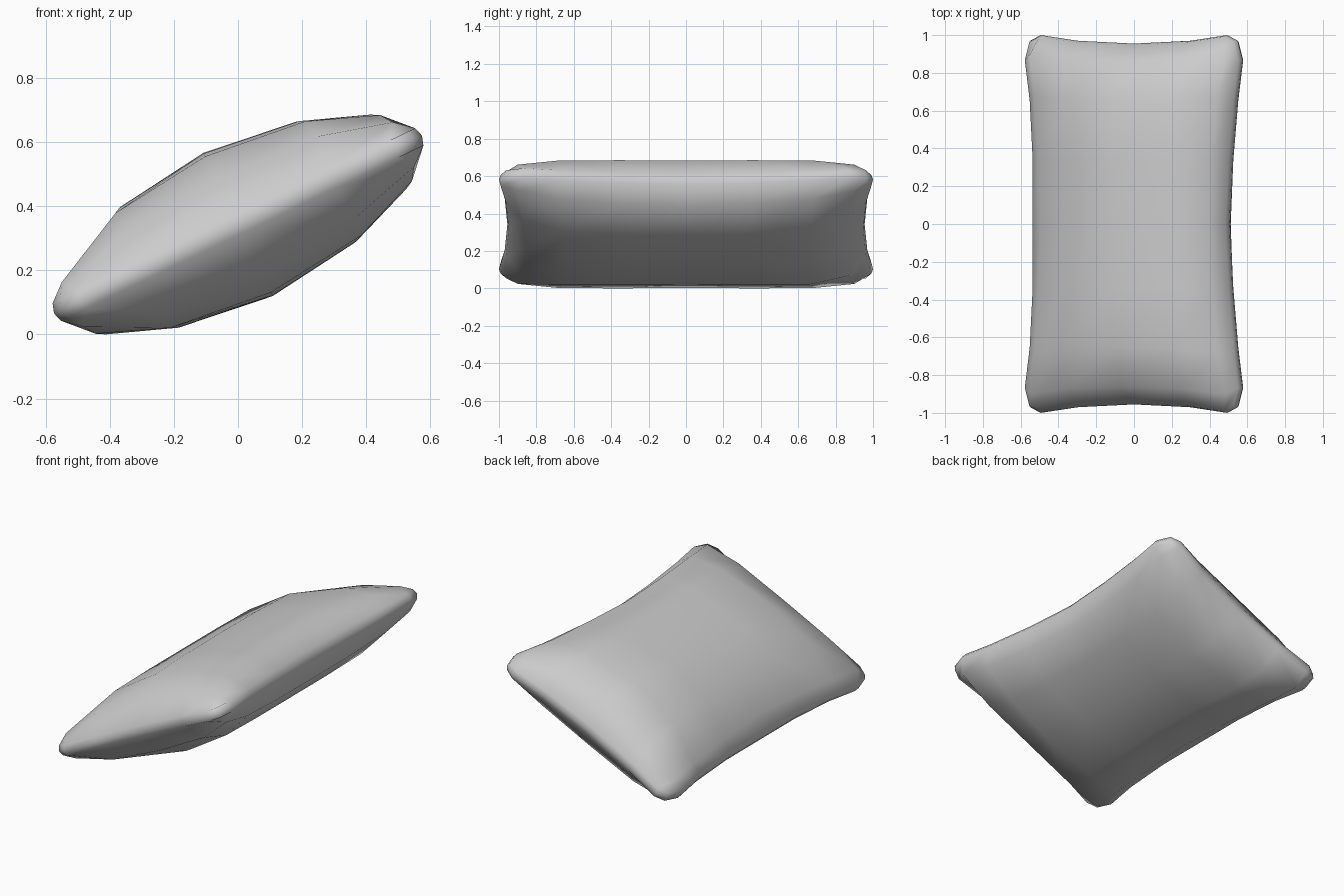
import bpy, bmesh, math
from mathutils import Matrix

if "Cube" in bpy.data.objects:
    bpy.data.objects.remove(bpy.data.objects["Cube"])

# Quarter-plan knots along width (s) and length (t)
S = [0, .54, .9, 1]
T = [0, .35, .68, .9, 1]
HALF_W = [.56, .578, .608, .637, .61]    # half width at each T, pinched in the middle
HALF_L = [.955, .97, 1.0, .97]           # half length at each S
FULL = [[1, .99, .95, .62, 0],           # fullness: rows follow S, columns follow T
        [.845, .835, .80, .56, 0],
        [.54, .52, .46, .31, 0],
        [0, 0, 0, 0, 0]]
THICK, RIM = .248, .03


def point(i, j, side):
    a, b = abs(i), abs(j)
    half = HALF_W[b]
    if i == -3 and b < 2:                # lower edge is straighter
        half = .59
    x = math.copysign(S[a] * half, i)
    y = math.copysign(T[b] * HALF_L[a], j)
    z = THICK * FULL[a][b]
    if i == -2 and side > 0 and b < 3:   # flatter upper face near the low edge
        z *= .72
    if a == 3 or b == 4:                 # rounded rim: outer lines tucked in, seam outside
        z = RIM
        if side:
            x, y = x * .985, y * .992
    return x, y, side * z


bm = bmesh.new()
v = {(i, j, k): bm.verts.new(point(i, j, k))
     for i in range(-3, 4) for j in range(-4, 5) for k in (-1, 0, 1)
     if k or abs(i) == 3 or abs(j) == 4}

# Upper and lower puffed sheets
for k in (-1, 1):
    for i in range(-3, 3):
        for j in range(-4, 4):
            bm.faces.new([v[i, j, k], v[i + 1, j, k], v[i + 1, j + 1, k], v[i, j + 1, k]])

# Narrow rounded rim joining the sheets
loop = ([(i, -4) for i in range(-3, 3)] + [(3, j) for j in range(-4, 4)] +
        [(i, 4) for i in range(3, -3, -1)] + [(-3, j) for j in range(4, -4, -1)])
for p, q in zip(loop, loop[1:] + loop[:1]):
    for k in (-1, 0):
        bm.faces.new([v[(*p, k)], v[(*q, k)], v[(*q, k + 1)], v[(*p, k + 1)]])
bmesh.ops.recalc_face_normals(bm, faces=bm.faces)

# Lean the pillow back and stand it on the ground
bm.transform(Matrix.Translation((0, 0, .345)) @ Matrix.Rotation(-math.radians(25.8), 4, 'Y'))
low = min(p.co.z for p in bm.verts)
bm.transform(Matrix.Translation((0, 0, -low)))
for f in bm.faces:
    f.smooth = True

mesh = bpy.data.meshes.new("pillow")
bm.to_mesh(mesh)
bm.free()
pillow = bpy.data.objects.new("pillow", mesh)
bpy.context.collection.objects.link(pillow)
